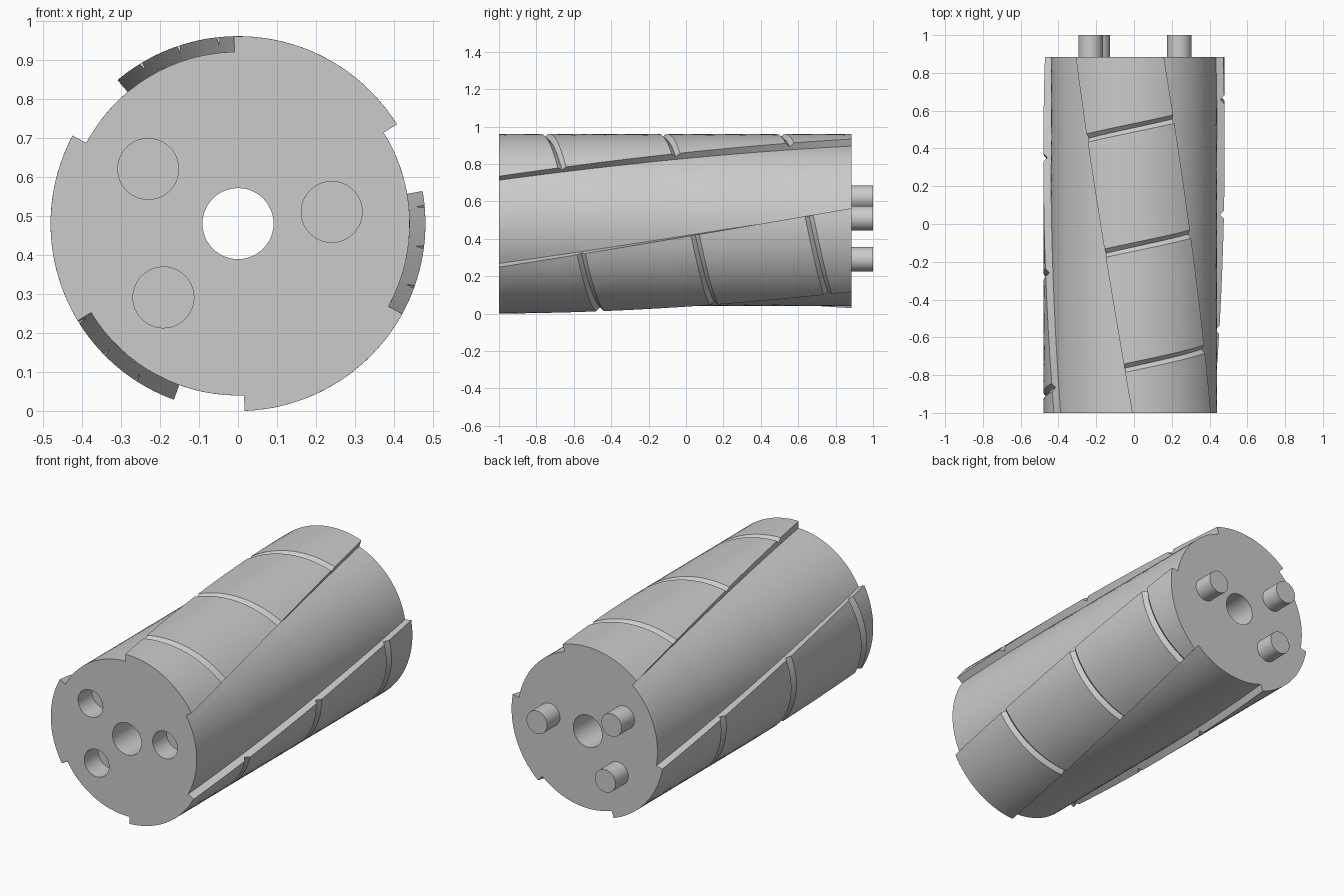
import bpy, bmesh
from math import radians, cos, sin, pi

if "Cube" in bpy.data.objects:
    bpy.data.objects.remove(bpy.data.objects["Cube"])

CZ = 0.48                       # height of the roller axis
FRONT, BACK = -1.0, 0.885       # ends of the roller body
R_LAND, R_VALLEY, R_GROOVE = 0.48, 0.44, 0.459
TWIST = radians(38.8) / (BACK - FRONT)
LAND0, LAND_ARC = radians(32), radians(59.2)
THIRD = 2 * pi / 3
PITCH = 0.631                   # helical groove pitch
HALF = 0.022                    # half width of a V groove
STEPS = 16                      # columns per land and per valley
SUB = 4                         # rows between grooves
PINS = [(-0.23, 0.62), (0.24, 0.51), (-0.191, 0.291)]

grey = bpy.data.materials.new("plain_grey")
grey.use_nodes = True
COLOUR = (0.6, 0.6, 0.6, 1)
grey.diffuse_color = COLOUR
grey.node_tree.nodes["Principled BSDF"].inputs["Base Color"].default_value = COLOUR


def groove_rows(land, angle):
    """Row positions along one land column, as (y, is_groove_bottom)."""
    slope = PITCH / (2 * pi)
    shift = PITCH if land == 2 else 0
    keys = [(FRONT, False)]
    for k in (-2, -1, 0):
        c = 0.505 + shift + PITCH * k
        full = angle + land * THIRD + TWIST - radians(92.6)
        y = (c - slope * full) / (1 + slope * TWIST)
        keys += [(y - HALF, False), (y, True), (y + HALF, False)]
    keys.append((BACK, False))
    rows = []
    for i, (a, b) in enumerate(zip(keys, keys[1:])):
        rows.append(a)
        if i % 3 == 0:          # plain stretch between grooves
            rows += [(a[0] + (b[0] - a[0]) * s / SUB, False) for s in range(1, SUB)]
    return rows + [keys[-1]]


def point(bm, r, angle, y):
    t = angle + TWIST * (y - FRONT)
    return bm.verts.new((r * cos(t), y, CZ + r * sin(t)))


def finish(obj):
    obj.data.materials.clear()
    obj.data.materials.append(grey)
    bpy.ops.object.select_all(action='DESELECT')
    obj.select_set(True)
    bpy.context.view_layer.objects.active = obj
    bpy.ops.object.shade_smooth_by_angle(angle=radians(30))


def rod(name, x, z, r, y0, y1):
    bpy.ops.mesh.primitive_cylinder_add(vertices=48, radius=r, depth=y1 - y0,
                                        location=(x, (y0 + y1) / 2, z),
                                        rotation=(pi / 2, 0, 0))
    obj = bpy.context.object
    obj.name = name
    return obj


# Roller body: three twisted lands with V grooves, joined by smooth valleys
bm = bmesh.new()
columns = []
for land in range(3):
    base = land * THIRD
    for i in range(STEPS + 1):
        a = LAND0 + LAND_ARC * i / STEPS
        rows = groove_rows(land, a)
        top = [point(bm, R_GROOVE if g else R_LAND, a + base, y) for y, g in rows]
        foot = [point(bm, R_VALLEY, a + base, y) for y, g in rows] if i in (0, STEPS) else None
        if i == 0:
            columns.append(foot)
        columns.append(top)
        if i == STEPS:
            columns.append(foot)
    here = groove_rows(land, LAND0 + LAND_ARC)
    there = groove_rows((land + 1) % 3, LAND0)
    for i in range(1, STEPS):
        f = i / STEPS
        a = base + LAND0 + LAND_ARC + (THIRD - LAND_ARC) * f
        columns.append([point(bm, R_VALLEY, a, p[0] + (q[0] - p[0]) * f)
                        for p, q in zip(here, there)])
for a, b in zip(columns, columns[1:] + columns[:1]):
    for j in range(len(a) - 1):
        bm.faces.new((a[j], b[j], b[j + 1], a[j + 1]))
bm.faces.new([c[0] for c in columns])
bm.faces.new([c[-1] for c in columns])
bmesh.ops.recalc_face_normals(bm, faces=bm.faces)
mesh = bpy.data.meshes.new("roller_body")
bm.to_mesh(mesh)
bm.free()
body = bpy.data.objects.new("roller_body", mesh)
bpy.context.collection.objects.link(body)

# Centre bore and front sockets
cutters = [rod("bore_cutter", 0, CZ, 0.091, FRONT - 0.1, BACK + 0.1)]
cutters += [rod("socket_cutter", x, z, 0.078, FRONT - 0.1, FRONT + 0.125) for x, z in PINS]
bpy.context.view_layer.objects.active = body
for cutter in cutters:
    cutter.hide_render = True
    mod = body.modifiers.new("cut", 'BOOLEAN')
    mod.operation, mod.solver, mod.object = 'DIFFERENCE', 'EXACT', cutter
    bpy.ops.object.modifier_apply(modifier=mod.name)
    bpy.data.objects.remove(cutter)
finish(body)

# Locating pins at the back, lined up with the sockets
for n, (x, z) in enumerate(PINS, 1):
    finish(rod(f"locating_pin_{n}", x, z, 0.065, BACK - 0.02, 1.0))
